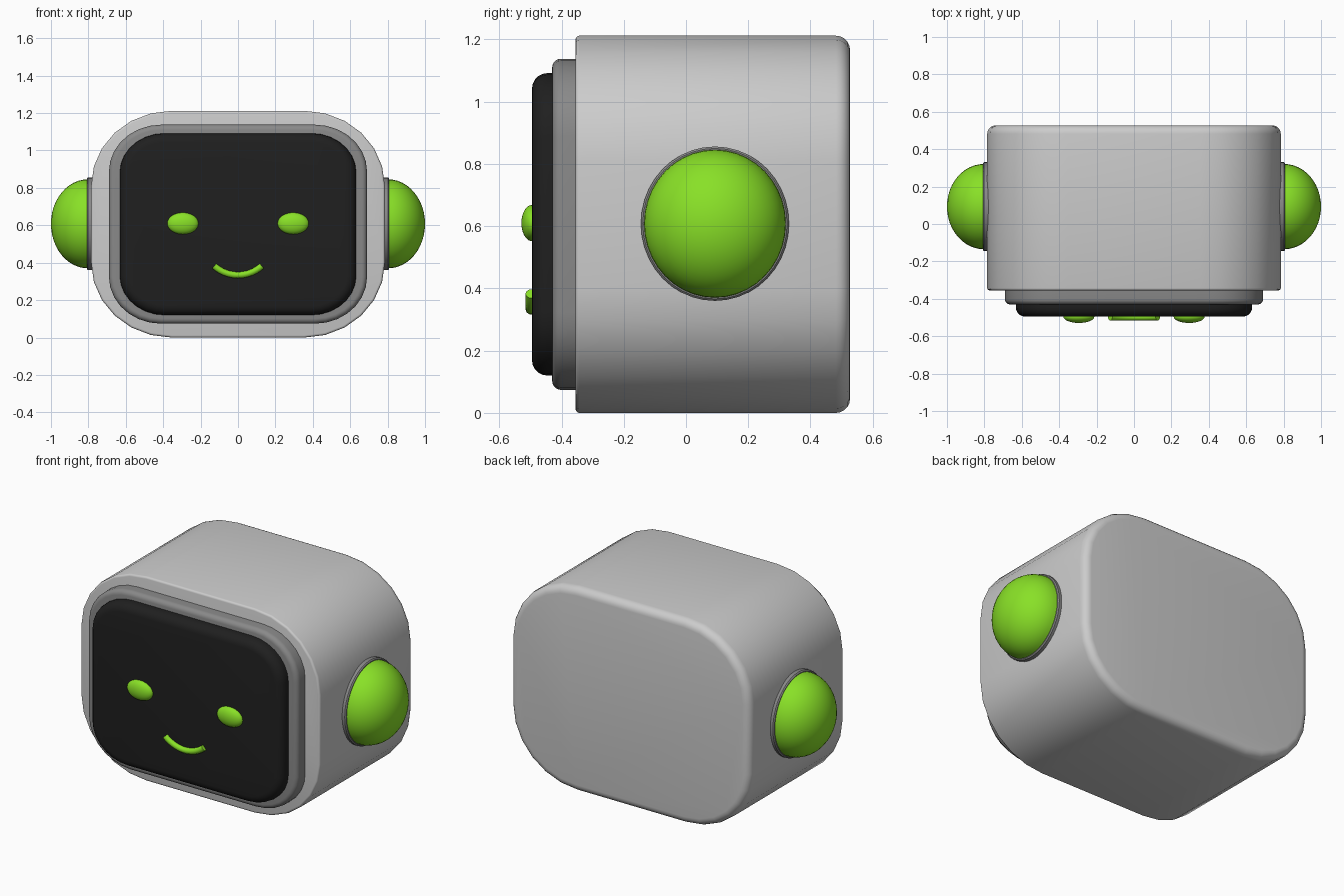
import bpy, bmesh, math

if "Cube" in bpy.data.objects:
    bpy.data.objects.remove(bpy.data.objects["Cube"])


def material(name, rgb):
    m = bpy.data.materials.new(name)
    m.diffuse_color = (*rgb, 1)
    m.use_nodes = True
    m.node_tree.nodes["Principled BSDF"].inputs["Base Color"].default_value = m.diffuse_color
    return m


SHELL = material("light grey", (0.60, 0.60, 0.60))
TRIM = material("mid grey", (0.25, 0.25, 0.25))
SCREEN = material("near black", (0.014, 0.014, 0.014))
GREEN = material("lime green", (0.25, 0.75, 0.02))
MID_Z = 0.606


def finish(bm, name, mat, angle=40):
    bmesh.ops.recalc_face_normals(bm, faces=bm.faces)
    me = bpy.data.meshes.new(name)
    bm.to_mesh(me)
    bm.free()
    me.materials.append(mat)
    ob = bpy.data.objects.new(name, me)
    bpy.context.collection.objects.link(ob)
    bpy.ops.object.select_all(action='DESELECT')
    ob.select_set(True)
    bpy.context.view_layer.objects.active = ob
    bpy.ops.object.shade_smooth_by_angle(angle=math.radians(angle))
    return ob


def rounded_block(name, mat, hw, hh, rx, rz, profile, seg):
    """Rounded rectangle lofted along y; profile holds (y, inset) pairs."""
    bm = bmesh.new()
    rings = []
    for y, inset in profile:
        ring = []
        for q in range(4):
            sx = 1 if q in (0, 3) else -1
            sz = 1 if q < 2 else -1
            for i in range(seg + 1):
                a = math.pi / 2 * (q + i / seg)
                ring.append(bm.verts.new((sx * (hw - rx) + math.cos(a) * (rx - inset), y,
                                          MID_Z + sz * (hh - rz) + math.sin(a) * (rz - inset))))
        rings.append(ring)
    n = len(rings[0])
    for a, b in zip(rings, rings[1:]):
        for i in range(n):
            bm.faces.new((a[i], a[(i + 1) % n], b[(i + 1) % n], b[i]))
    bm.faces.new(rings[0])
    bm.faces.new(rings[-1])
    return finish(bm, name, mat)


def fillet(y, r, toward, n=5):
    """Quarter-round edge at depth y; toward = +1 for the back, -1 for the front."""
    pts = []
    for i in range(n + 1):
        a = math.pi / 2 * i / n
        pts.append((y - toward * r * (1 - math.sin(a)), r * (1 - math.cos(a))))
    return pts if toward > 0 else pts[::-1]


# Head shell, bezel and face screen
rounded_block("head_shell", SHELL, 0.785, 0.606, 0.43, 0.40,
              fillet(-0.355, 0.012, -1, 3) + fillet(0.527, 0.045, 1), 6)
rounded_block("bezel", TRIM, 0.69, 0.532, 0.28, 0.25,
              fillet(-0.43, 0.028, -1) + [(-0.34, 0)], 7)
rounded_block("screen", SCREEN, 0.632, 0.486, 0.24, 0.21,
              fillet(-0.495, 0.05, -1) + [(-0.42, 0)], 7)


def ellipsoid(name, mat, centre, radii, keep_side=0):
    """Ellipsoid with poles on x; keep_side keeps only that half along x."""
    bm = bmesh.new()
    bmesh.ops.create_uvsphere(bm, u_segments=40, v_segments=24, radius=1)
    for v in bm.verts:
        v.co = (v.co.z, v.co.x, v.co.y)
    if keep_side:
        bmesh.ops.delete(bm, geom=[v for v in bm.verts if v.co.x * keep_side < -0.01],
                         context='VERTS')
        bmesh.ops.holes_fill(bm, edges=[e for e in bm.edges if e.is_boundary])
    for v in bm.verts:
        v.co = [c + r * p for c, r, p in zip(centre, radii, v.co)]
    return finish(bm, name, mat)


def collar(name, side):
    """Flat oval disc with a small chamfer seated on the shell side."""
    bm = bmesh.new()
    rings = []
    for x, s in ((0.76, 1), (0.802, 1), (0.808, 0.975)):
        rings.append([bm.verts.new((side * x, 0.093 + 0.238 * s * math.cos(math.tau * i / 40),
                                    0.608 + 0.248 * s * math.sin(math.tau * i / 40)))
                      for i in range(40)])
    for a, b in zip(rings, rings[1:]):
        for i in range(40):
            bm.faces.new((a[i], a[(i + 1) % 40], b[(i + 1) % 40], b[i]))
    bm.faces.new(rings[0])
    bm.faces.new(rings[-1])
    return finish(bm, name, TRIM)


# Ears and eyes on both sides
for side, label in ((-1, "left"), (1, "right")):
    collar(label + "_ear_collar", side)
    ellipsoid(label + "_ear", GREEN, (side * 0.802, 0.093, 0.608),
              (0.198, 0.228, 0.238), side)
    ellipsoid(label + "_eye", GREEN, (side * 0.295, -0.495, 0.61), (0.083, 0.034, 0.058))

# Smile: round tube along a shallow arc
curve = bpy.data.curves.new("smile", 'CURVE')
curve.dimensions = '3D'
curve.bevel_depth = 0.018
curve.bevel_resolution = 3
curve.use_fill_caps = True
spline = curve.splines.new('POLY')
COUNT = 17
spline.points.add(COUNT - 1)
RADIUS = 0.19
for i, p in enumerate(spline.points):
    a = math.radians(-42 + 84 * i / (COUNT - 1))
    p.co = (RADIUS * math.sin(a), -0.498, 0.334 + RADIUS * (1 - math.cos(a)), 1)
curve.materials.append(GREEN)
smile = bpy.data.objects.new("smile", curve)
bpy.context.collection.objects.link(smile)
